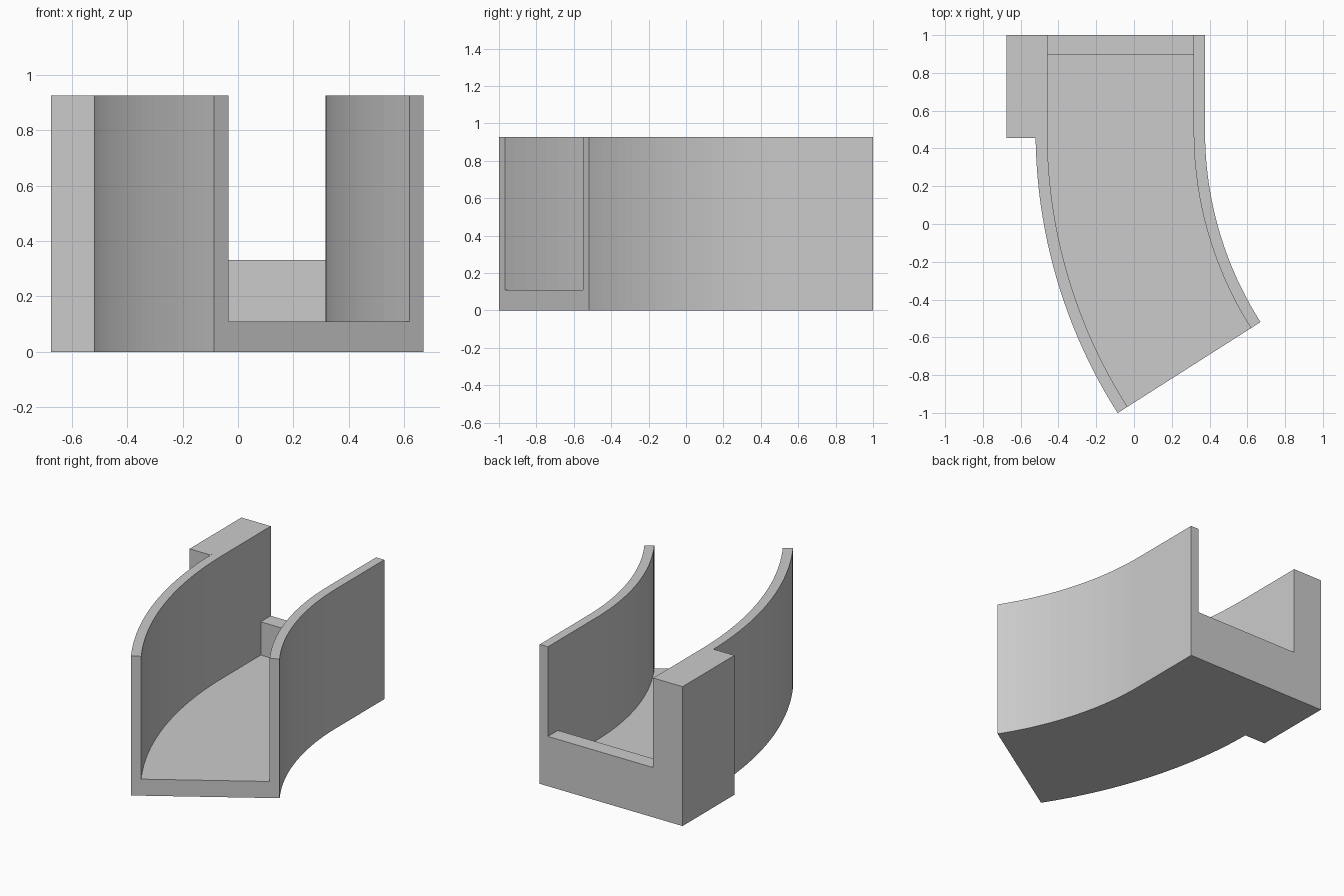
import bpy, bmesh
from math import sin, cos, radians

cube = bpy.data.objects.get("Cube")
if cube:
    bpy.data.objects.remove(cube, do_unlink=True)

grey = bpy.data.materials.new("plain grey")
grey.use_nodes = True
colour = (0.6, 0.6, 0.6, 1)
grey.diffuse_color = colour
grey.node_tree.nodes["Principled BSDF"].inputs["Base Color"].default_value = colour

HEIGHT, FLOOR, LIP = 0.927, 0.11, 0.331
OUT_R, IN_R, IN_L, OUT_L = -0.521, -0.459, 0.316, 0.376
BACK, BEND_Y, BEND_X = 1.0, 0.489, 2.252
ANGLE, STEPS = radians(32.5), 24


def add_object(name, bm):
    bmesh.ops.recalc_face_normals(bm, faces=bm.faces)
    mesh = bpy.data.meshes.new(name)
    bm.to_mesh(mesh)
    bm.free()
    mesh.materials.append(grey)
    obj = bpy.data.objects.new(name, mesh)
    bpy.context.collection.objects.link(obj)
    return obj


def box(name, low, high):
    bm = bmesh.new()
    bmesh.ops.create_cube(bm, size=1)
    for v in bm.verts:
        v.co = [b if c > 0 else a for a, b, c in zip(low, high, v.co)]
    return add_object(name, bm)


# Curved channel: a U section swept straight, then around the bend
def section(bm, angle, y):
    ring = []
    for x, z in [(OUT_R, 0), (OUT_L, 0), (OUT_L, HEIGHT), (IN_L, HEIGHT),
                 (IN_L, FLOOR), (IN_R, FLOOR), (IN_R, HEIGHT), (OUT_R, HEIGHT)]:
        r = BEND_X - x
        ring.append(bm.verts.new((BEND_X - r * cos(angle), y - r * sin(angle), z)))
    return ring


bm = bmesh.new()
rings = [section(bm, 0, BACK)]
rings += [section(bm, ANGLE * i / STEPS, BEND_Y) for i in range(STEPS + 1)]
for a, b in zip(rings, rings[1:]):
    for i in range(len(a)):
        j = (i + 1) % len(a)
        bm.faces.new((a[i], a[j], b[j], b[i]))
bm.faces.new(rings[0])
bm.faces.new(rings[-1])
add_object("curved_channel", bm)

# Block on the outside of the right wall, and the low step at the back
box("side_block", (-0.675, 0.455, 0), (OUT_R, BACK, HEIGHT))
box("back_step", (IN_R, 0.895, FLOOR), (IN_L, BACK, LIP))
